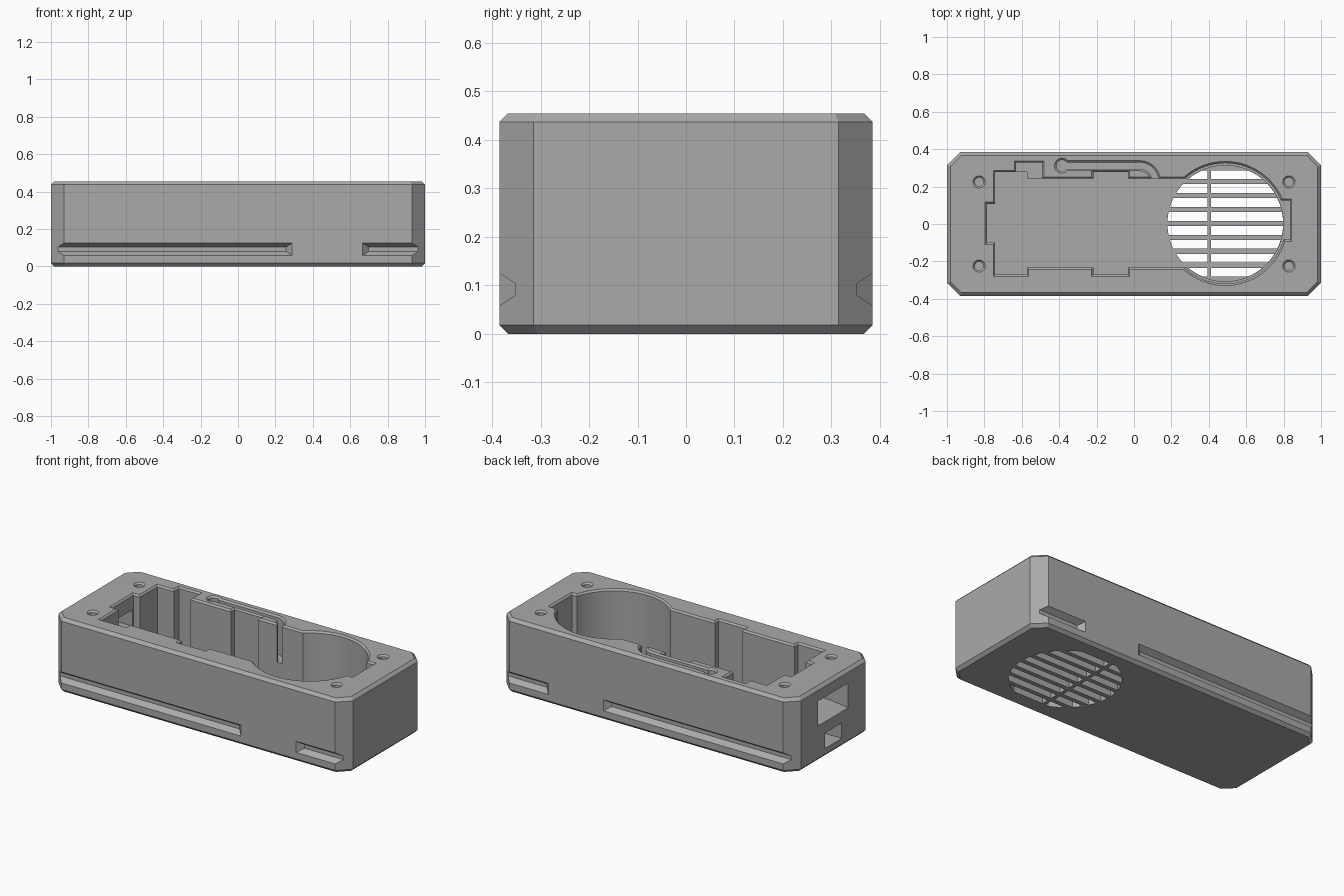
import bpy, bmesh, math
from mathutils import Vector

if "Cube" in bpy.data.objects:
    bpy.data.objects.remove(bpy.data.objects["Cube"])

X, Y, H = 1.0, 0.385, 0.455      # half length, half width, height
FLOOR, FLARE = 0.04, 0.01        # floor thickness, rim chamfer

grey = bpy.data.materials.new("grey plastic")
grey.diffuse_color = (0.4, 0.4, 0.4, 1)
grey.use_nodes = True
grey.node_tree.nodes["Principled BSDF"].inputs["Base Color"].default_value = grey.diffuse_color


def loft(name, rings):
    """Closed solid through matching rings of 3D points."""
    bm = bmesh.new()
    vs = [[bm.verts.new(p) for p in r] for r in rings]
    n = len(vs[0])
    bm.faces.new(vs[0])
    bm.faces.new(vs[-1])
    for a, b in zip(vs, vs[1:]):
        for i in range(n):
            j = (i + 1) % n
            bm.faces.new((a[i], a[j], b[j], b[i]))
    bmesh.ops.recalc_face_normals(bm, faces=bm.faces)
    me = bpy.data.meshes.new(name)
    bm.to_mesh(me)
    bm.free()
    ob = bpy.data.objects.new(name, me)
    bpy.context.collection.objects.link(ob)
    me.materials.append(grey)
    return ob


def at(poly, z):
    return [(x, y, z) for x, y in poly]


def rect(x0, x1, y0, y1, d=0):
    return [(x0 - d, y0 - d), (x1 + d, y0 - d), (x1 + d, y1 + d), (x0 - d, y1 + d)]


def circle(cx, cy, r, n=64):
    return [(cx + r * math.cos(2 * math.pi * i / n),
             cy + r * math.sin(2 * math.pi * i / n)) for i in range(n)]


def ribbon(path, w):
    """Outline of constant half width around a 2D path."""
    left, right = [], []
    for i, p in enumerate(path):
        t = Vector(path[min(i + 1, len(path) - 1)]) - Vector(path[max(i - 1, 0)])
        t.normalize()
        left.append((p[0] - t.y * w, p[1] + t.x * w))
        right.append((p[0] + t.y * w, p[1] - t.x * w))
    return left + right[::-1]


def cut(cutter):
    m = body.modifiers.new("cut", 'BOOLEAN')
    m.operation, m.solver, m.object = 'DIFFERENCE', 'EXACT', cutter
    bpy.context.view_layer.objects.active = body
    bpy.ops.object.modifier_apply(modifier=m.name)
    bpy.data.objects.remove(cutter)


def pocket(shape, z0):
    """Cut a pocket from the top with a chamfered rim; shape(d) is grown by d."""
    e = 0.005
    cut(loft("pocket_cutter", [at(shape(0), z0), at(shape(0), H - FLARE),
                               at(shape(FLARE + e), H + e)]))


# Outer case: octagonal block with chamfered top and bottom edges
def octagon(d, c=0.07):
    x, y = X - d, Y - d
    c -= d * 0.586
    return [(-x + c, -y), (x - c, -y), (x, -y + c), (x, y - c),
            (x - c, y), (-x + c, y), (-x, y - c), (-x, -y + c)]


B = 0.018
body = loft("case", [at(octagon(B), 0), at(octagon(0), B),
                     at(octagon(0), H - B), at(octagon(B), H)])

# Long and short side grooves, on both long sides
for s in (-1, 1):
    for x0, x1, taper0, taper1 in ((-1.1, 0.29, 0, 1), (0.665, 1.1, 1, 0)):
        rings = []
        for y, za, zb, d in ((0.395, 0.051, 0.132, -0.01), (0.352, 0.08, 0.103, 0.033)):
            a, b = x0 + d * taper0, x1 - d * taper1
            rings.append([(a, s * y, za), (b, s * y, za), (b, s * y, zb), (a, s * y, zb)])
        cut(loft("groove_cutter", rings))

# Compartments: main bay, two wider bays, end recess, side notch
for x0, x1, y0, y1, z0 in ((-0.65, 0.3, -0.232, 0.242, FLOOR),
                           (-0.742, -0.573, -0.27, 0.277, FLOOR),
                           (-0.217, -0.033, -0.27, 0.277, FLOOR),
                           (-0.787, -0.7, -0.1, 0.108, FLOOR),
                           (-0.63, -0.492, 0.2, 0.328, 0.1),
                           (0.7, 0.833, -0.083, 0.125, FLOOR + 0.02)):
    pocket(lambda d: rect(x0, x1, y0, y1, d), z0)

# Round chamber with a narrow step at its floor
CX = 0.488
pocket(lambda d: circle(CX, 0.003, 0.322 + d, 96), FLOOR + 0.02)
cut(loft("chamber_cutter", [at(circle(CX, 0.003, 0.31, 96), z) for z in (FLOOR, 0.2)]))

# Cable channel ending in a round seat
path = [(-0.385, 0.312), (0.03, 0.312)]
path += [(0.03 + 0.085 * math.sin(a), 0.227 + 0.085 * math.cos(a))
         for a in (math.radians(10 * k) for k in range(1, 10))] + [(0.115, 0.2)]
pocket(lambda d: ribbon(path, 0.017 + d), 0.22)
pocket(lambda d: circle(-0.385, 0.312, 0.03 + d, 32), 0.22)

# Corner screw holes
for sx in (-1, 1):
    for sy in (-1, 1):
        pocket(lambda d: circle(sx * 0.828, sy * 0.225, 0.023 + d, 24), 0.2)

# Speaker grille: circle segments cut through the floor, split by one rib
R, PITCH, SLOT = 0.309, 0.0745, 0.047
for k in range(8):
    y = 0.003 + (k - 3.5) * PITCH
    ys = [y - SLOT / 2 + SLOT * i / 4 for i in range(5)]
    half = [math.sqrt(max(R * R - (v - 0.003) ** 2, 0.0004)) for v in ys]
    for side, rib in ((-1, 0.392), (1, 0.413)):
        outline = [(CX + side * h, v) for h, v in zip(half, ys)]
        outline += [(rib, ys[-1]), (rib, ys[0])]
        cut(loft("slot_cutter", [at(outline, -0.02), at(outline, FLOOR + 0.03)]))


# End openings: flared plug port above, small square port below
def end_ring(x, w, z0, z1):
    return [(x, -w, z0), (x, w, z0), (x, w, z1), (x, -w, z1)]


cut(loft("plug_cutter", [end_ring(-1.01, 0.15, 0.215, 0.372),
                         end_ring(-0.9, 0.1, 0.26, 0.36),
                         end_ring(-0.75, 0.1, 0.26, 0.36)]))
cut(loft("port_cutter", [end_ring(-1.01, 0.082, 0.055, 0.15),
                         end_ring(-0.75, 0.075, 0.06, 0.145)]))

# Keep flat faces crisp, smooth the round walls
bpy.ops.object.select_all(action='DESELECT')
body.select_set(True)
bpy.context.view_layer.objects.active = body
bpy.ops.object.shade_smooth_by_angle(angle=math.radians(25))
